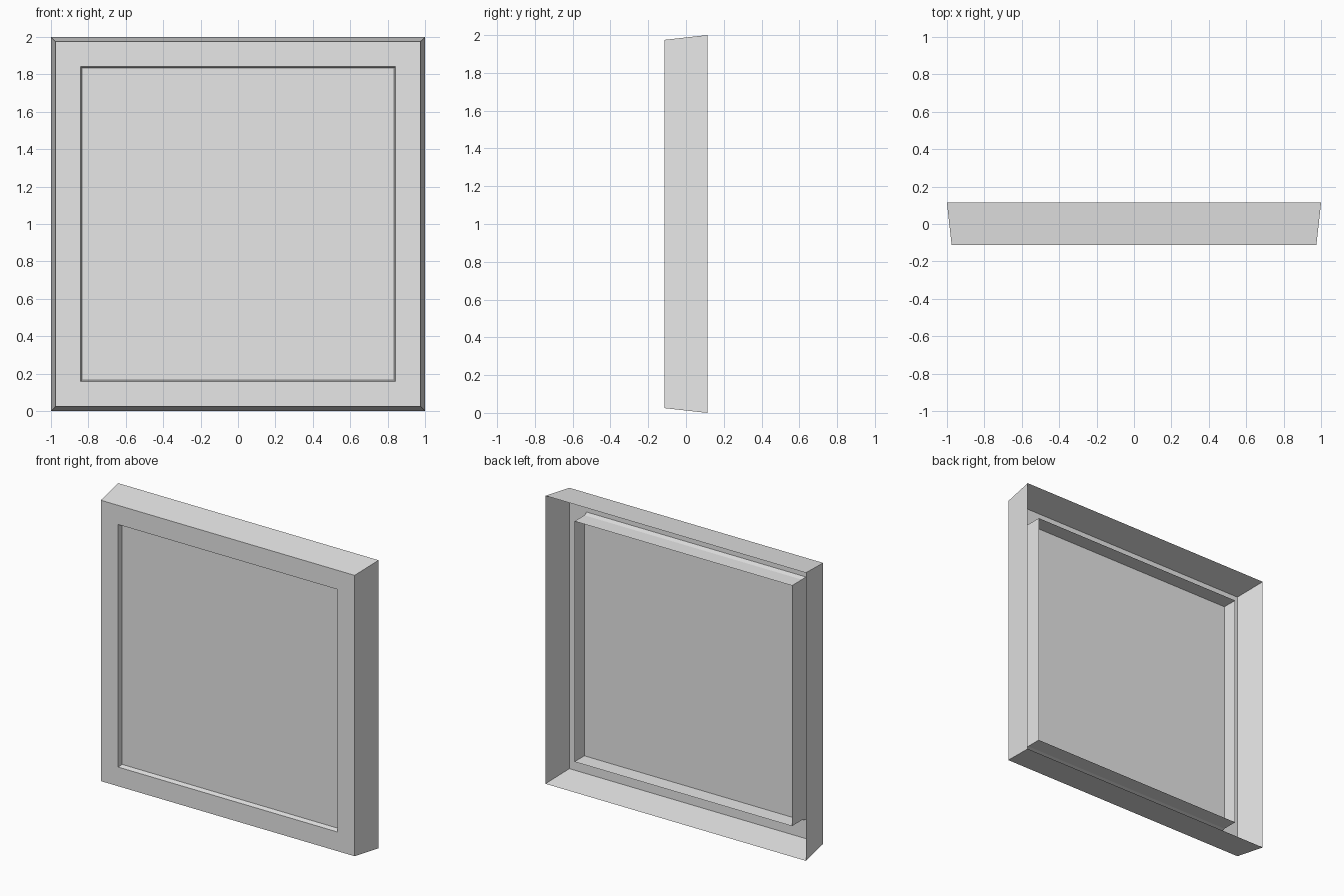
import bpy
import bmesh

cube = bpy.data.objects.get("Cube")
if cube:
    bpy.data.objects.remove(cube, do_unlink=True)

# Single plain grey
grey = bpy.data.materials.new("plain grey")
grey.use_nodes = True
colour = (0.8, 0.8, 0.8, 1)
grey.diffuse_color = colour
grey.node_tree.nodes["Principled BSDF"].inputs["Base Color"].default_value = colour

CENTRE_Z = 1.0
FRONT, PANEL, LIP, BACK = -0.113, -0.078, 0.03, 0.114


def square_shell(name, profile, capped=False):
    """Bridge square loops given as (half size, depth); optionally fill the last."""
    bm = bmesh.new()
    loops = []
    for half, y in profile:
        corners = ((-1, -1), (1, -1), (1, 1), (-1, 1))
        loops.append([bm.verts.new((sx * half, y, CENTRE_Z + sz * half))
                      for sx, sz in corners])
    for a, b in zip(loops, loops[1:]):
        for i in range(4):
            j = (i + 1) % 4
            bm.faces.new((a[i], a[j], b[j], b[i]))
    if capped:
        bm.faces.new(loops[-1])
    mesh = bpy.data.meshes.new(name)
    bm.to_mesh(mesh)
    bm.free()
    mesh.materials.append(grey)
    obj = bpy.data.objects.new(name, mesh)
    bpy.context.collection.objects.link(obj)
    return obj


# Tapered hollow casing, flat front border and slightly drafted recess
square_shell("outer_frame", [(1.0, BACK), (0.975, FRONT), (0.842, FRONT), (0.835, PANEL)])

# Thin rim standing behind the recess
square_shell("rear_rim", [(0.835, LIP), (0.835, PANEL)])

# Flat sheet closing the recess
square_shell("centre_panel", [(0.835, PANEL)], capped=True)
